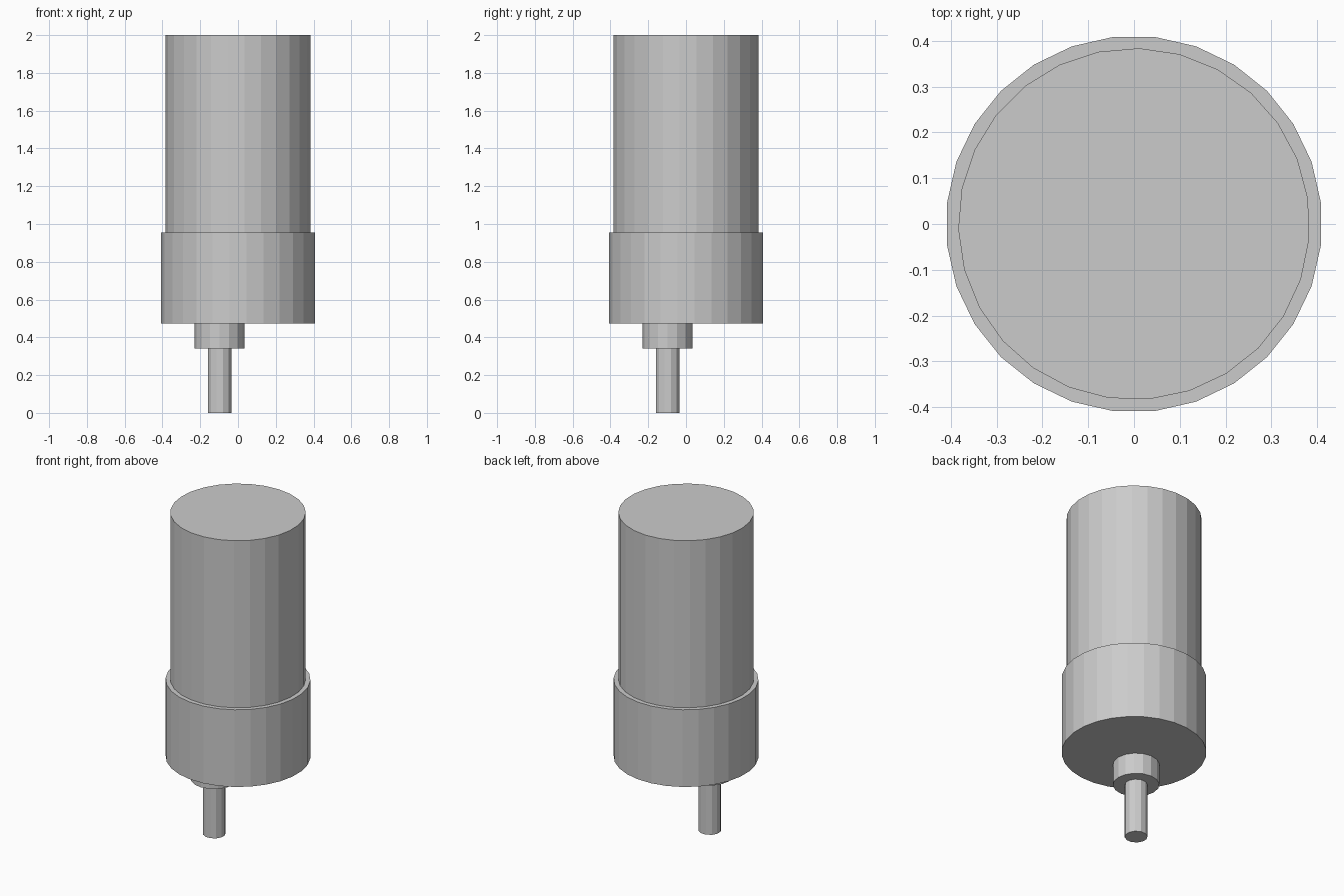
import bpy
import bmesh
from math import radians, pi
from mathutils import Matrix

cube = bpy.data.objects.get("Cube")
if cube:
    bpy.data.objects.remove(cube, do_unlink=True)

# Single plain grey metal
grey = bpy.data.materials.new("light grey metal")
grey.use_nodes = True
grey.diffuse_color = (0.6, 0.6, 0.6, 1)
grey.node_tree.nodes["Principled BSDF"].inputs["Base Color"].default_value = (0.6, 0.6, 0.6, 1)


def cylinder(name, centre, radius, bottom, top, sides, turn):
    """Upright faceted cylinder with one corner at the angle `turn`."""
    bm = bmesh.new()
    bmesh.ops.create_cone(bm, cap_ends=True, segments=sides,
                          radius1=radius, radius2=radius, depth=top - bottom)
    first = max(bm.verts, key=lambda v: v.co.x)
    angle = turn - first.co.to_2d().angle_signed((1, 0))
    bm.transform(Matrix.Translation((centre, centre, (top + bottom) / 2))
                 @ Matrix.Rotation(angle, 4, "Z"))
    mesh = bpy.data.meshes.new(name)
    bm.to_mesh(mesh)
    bm.free()
    mesh.materials.append(grey)
    obj = bpy.data.objects.new(name, mesh)
    bpy.context.collection.objects.link(obj)
    return obj


diagonal = radians(-45)
offset = -0.097

# Motor can above the wider gearbox
cylinder("motor_body", 0, 0.384, 0.955, 2.0, 27, diagonal)
cylinder("gearbox_housing", 0, 0.411, 0.472, 0.955, 28, pi / 28)

# Off-centre output shaft and its collar
cylinder("shaft_collar", offset, 0.132, 0.34, 0.472, 16, diagonal)
cylinder("output_shaft", offset, 0.065, 0.0, 0.34, 12, diagonal)
